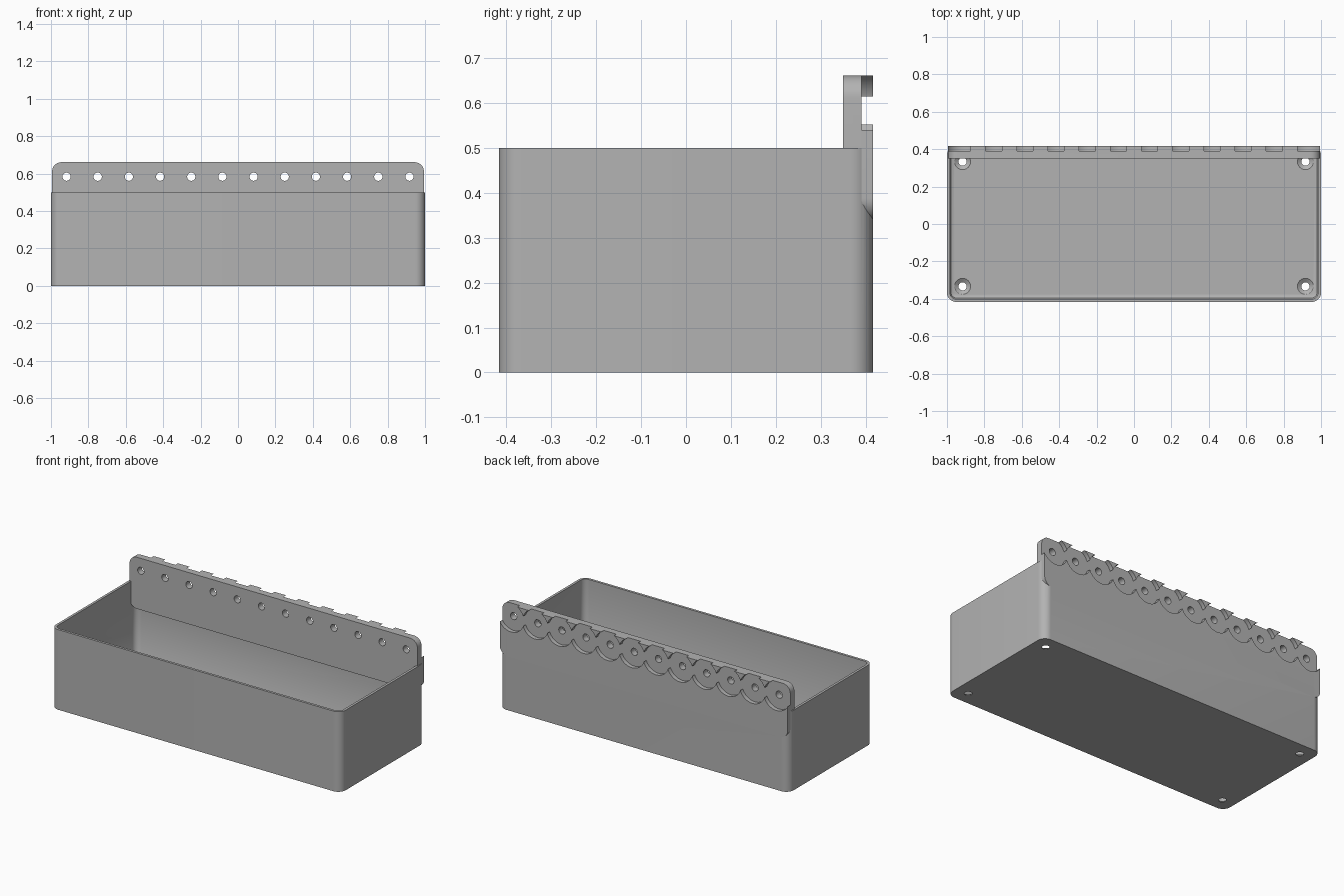
import bpy, bmesh, math
from mathutils import Matrix

cube = bpy.data.objects.get("Cube")
if cube:
    bpy.data.objects.remove(cube, do_unlink=True)

grey = bpy.data.materials.new("plain grey")
grey.use_nodes = True
grey.diffuse_color = (0.45, 0.45, 0.45, 1)
grey.node_tree.nodes["Principled BSDF"].inputs["Base Color"].default_value = (0.45, 0.45, 0.45, 1)

PITCH = 1 / 6
BACK = 2.5 * PITCH
HOLE_Z = 3.5 * PITCH
WALL = 0.0155
FLOOR = 0.02


def to_object(name, bm):
    bmesh.ops.recalc_face_normals(bm, faces=bm.faces[:])
    mesh = bpy.data.meshes.new(name)
    bm.to_mesh(mesh)
    bm.free()
    mesh.materials.append(grey)
    obj = bpy.data.objects.new(name, mesh)
    bpy.context.collection.objects.link(obj)
    return obj


def outline(half_w, half_h, radius, steps=10):
    """Rounded rectangle as a list of 2D points."""
    points = []
    for corner, (sx, sy) in enumerate([(1, 1), (-1, 1), (-1, -1), (1, -1)]):
        for i in range(steps + 1):
            a = math.pi / 2 * (corner + i / steps)
            points.append((sx * (half_w - radius) + radius * math.cos(a),
                           sy * (half_h - radius) + radius * math.sin(a)))
    return points


def loft(name, rings):
    """Closed solid through matching rings of 3D points."""
    bm = bmesh.new()
    loops = [[bm.verts.new(p) for p in ring] for ring in rings]
    n = len(loops[0])
    for low, high in zip(loops, loops[1:]):
        for i in range(n):
            j = (i + 1) % n
            bm.faces.new((low[i], low[j], high[j], high[i]))
    bm.faces.new(loops[0][::-1])
    bm.faces.new(loops[-1])
    return to_object(name, bm)


def cylinder(name, center, r1, r2, depth, segments, along_y=False):
    bm = bmesh.new()
    turn = Matrix.Rotation(math.pi / 2, 4, 'X') if along_y else Matrix()
    bmesh.ops.create_cone(bm, cap_ends=True, segments=segments, radius1=r1, radius2=r2,
                          depth=depth, matrix=Matrix.Translation(center) @ turn)
    return to_object(name, bm)


def combine(target, other, operation):
    mod = target.modifiers.new(operation, 'BOOLEAN')
    mod.operation = operation
    mod.solver = 'EXACT'
    mod.object = other
    bpy.context.view_layer.objects.active = target
    bpy.ops.object.modifier_apply(modifier=mod.name)
    bpy.data.objects.remove(other, do_unlink=True)


# Open tray with rounded corners and a small bevel around the floor
tray = loft("tray_with_mounting_rail",
            [[(x, y, z) for x, y in outline(1, BACK, 0.05)] for z in (0, 0.5)])
cavity_rings = []
for z, inset in [(FLOOR, 0.018), (FLOOR + 0.006, 0.006), (FLOOR + 0.018, 0), (0.6, 0)]:
    shape = outline(1 - WALL - inset, BACK - WALL - inset, 0.05 - WALL - inset)
    cavity_rings.append([(x, y, z) for x, y in shape])
combine(tray, loft("cavity", cavity_rings), 'DIFFERENCE')

# Upright mounting rail on the back wall
rail = loft("mounting_rail",
            [[(x, y, z + 0.5) for x, z in outline(0.994, 0.161, 0.05)] for y in (0.35, BACK)])
combine(tray, rail, 'UNION')

# Row of round recesses behind, each with a through hole
for i in range(12):
    x = (i - 5.5) * PITCH
    combine(tray, cylinder("recess", (x, 0.391 + 0.05, HOLE_Z), 0.089, 0.089, 0.1, 48, True), 'DIFFERENCE')
    combine(tray, cylinder("hole", (x, 0.38, HOLE_Z), 0.022, 0.022, 0.2, 24, True), 'DIFFERENCE')

# Countersunk screw holes in the floor corners
for sx in (-1, 1):
    for sy in (-1, 1):
        x, y = sx * 5.5 * PITCH, sy * 2 * PITCH
        combine(tray, cylinder("screw_hole", (x, y, 0), 0.022, 0.022, 0.1, 24), 'DIFFERENCE')
        combine(tray, cylinder("countersink", (x, y, FLOOR - 0.005), 0.022, 0.05, 0.02, 24), 'DIFFERENCE')

bpy.ops.object.select_all(action='DESELECT')
tray.select_set(True)
bpy.context.view_layer.objects.active = tray
bpy.ops.object.shade_smooth_by_angle(angle=math.radians(30))
